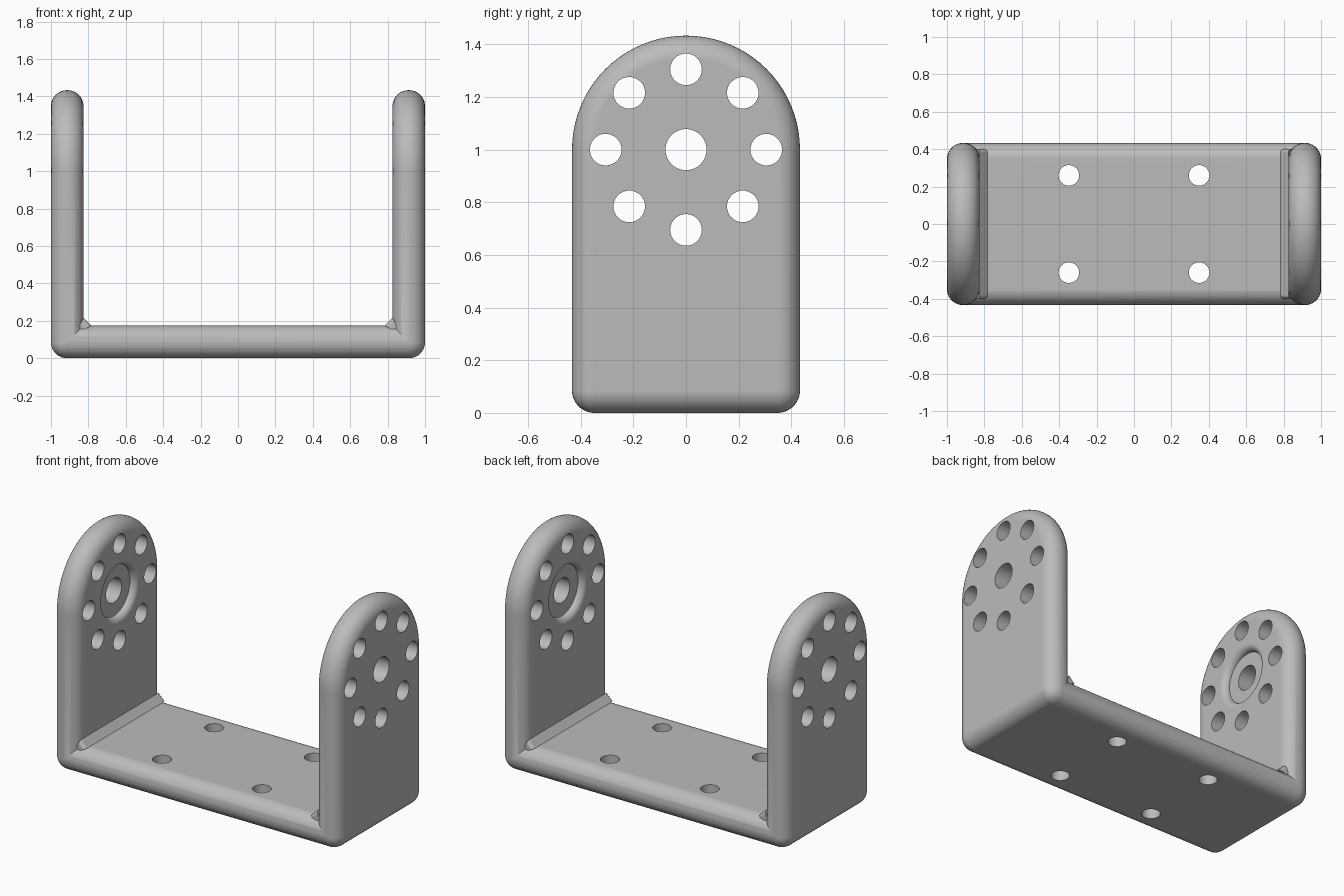
import bpy, bmesh
from math import sin, cos, pi
from mathutils import Vector

cube = bpy.data.objects.get("Cube")
if cube:
    bpy.data.objects.remove(cube, do_unlink=True)

THICK, HALF, FILLET = 0.174, 0.433, 0.085
INNER = 1 - THICK          # inner face of each side plate
PIVOT = 1.0                # height of the pivot hole

grey = bpy.data.materials.new("light grey")
grey.use_nodes = True
grey.diffuse_color = (0.5, 0.5, 0.5, 1)
grey.node_tree.nodes["Principled BSDF"].inputs["Base Color"].default_value = (0.5, 0.5, 0.5, 1)


def make_object(name, bm):
    bmesh.ops.recalc_face_normals(bm, faces=bm.faces)
    mesh = bpy.data.meshes.new(name)
    bm.to_mesh(mesh)
    bm.free()
    mesh.materials.append(grey)
    obj = bpy.data.objects.new(name, mesh)
    bpy.context.collection.objects.link(obj)
    return obj


def prism(bm, outline, step):
    """Extrude a closed outline of 3D points along a vector."""
    face = bm.faces.new([bm.verts.new(p) for p in outline])
    result = bmesh.ops.extrude_face_region(bm, geom=[face])
    moved = [v for v in result["geom"] if isinstance(v, bmesh.types.BMVert)]
    bmesh.ops.translate(bm, verts=moved, vec=step)
    bmesh.ops.recalc_face_normals(bm, faces=bm.faces)


def round_edges(bm, width, segments, rule):
    edges = [e for e in bm.edges if e.calc_face_angle(0) > 0.6 and rule(e)]
    bmesh.ops.bevel(bm, geom=edges, offset=width, segments=segments, profile=0.5,
                    affect='EDGES', clamp_overlap=False)


def lathe(bm, profile, centre, axis, sides=48):
    """Closed turned solid; profile holds (distance along axis, radius)."""
    axis = Vector(axis)
    u = axis.orthogonal().normalized()
    w = axis.cross(u)
    rings = []
    for d, r in profile:
        rings.append([bm.verts.new(Vector(centre) + axis * d
                      + (u * cos(2 * pi * i / sides) + w * sin(2 * pi * i / sides)) * r)
                      for i in range(sides)])
    for a, b in zip(rings, rings[1:]):
        for i in range(sides):
            j = (i + 1) % sides
            bm.faces.new((a[i], a[j], b[j], b[i]))
    bm.faces.new(rings[0])
    bm.faces.new(rings[-1])


def combine(target, other, operation):
    mod = target.modifiers.new(operation, 'BOOLEAN')
    mod.operation, mod.solver, mod.object = operation, 'EXACT', other
    bpy.context.view_layer.objects.active = target
    bpy.ops.object.modifier_apply(modifier=mod.name)
    bpy.data.objects.remove(other, do_unlink=True)


# Base plate, rounded along its length
bm = bmesh.new()
end = INNER + THICK / 2
prism(bm, [(-end, -HALF, 0), (-end, HALF, 0), (-end, HALF, THICK), (-end, -HALF, THICK)],
      (2 * end, 0, 0))
round_edges(bm, FILLET, 10, lambda e: abs(e.verts[0].co.x - e.verts[1].co.x) > 1)
bracket = make_object("bracket", bm)

for side in (-1, 1):
    # Side plate with a half-round top
    bm = bmesh.new()
    outline = [(side, -HALF, 0), (side, HALF, 0)]
    outline += [(side, HALF * cos(pi * i / 40), PIVOT + HALF * sin(pi * i / 40)) for i in range(41)]
    prism(bm, outline, (-side * THICK, 0, 0))
    round_edges(bm, FILLET, 10, lambda e: True)
    combine(bracket, make_object("side_plate", bm), 'UNION')

    # Sloped strip in the inside corner
    bm = bmesh.new()
    leg = 0.043
    prism(bm, [(side * (INNER - leg), -0.4, THICK), (side * INNER, -0.4, THICK + leg),
               (side * (INNER + leg), -0.4, THICK - leg)], (0, 0.8, 0))
    round_edges(bm, 0.02, 4, lambda e: abs(e.verts[0].co.y - e.verts[1].co.y) < 0.01
                and all(abs(v.co.x) < INNER + 0.01 for v in e.verts))
    combine(bracket, make_object("corner_strip", bm), 'UNION')

    # Round-lipped recess around the pivot on the inner face
    bm = bmesh.new()
    lip = 0.04
    profile = [(-0.03, 0.2)]
    profile += [(lip - lip * cos(a * pi / 16), 0.2 - lip * sin(a * pi / 16)) for a in range(9)]
    lathe(bm, profile, (side * INNER, 0, PIVOT), (side, 0, 0))
    combine(bracket, make_object("recess_cutter", bm), 'DIFFERENCE')

# Pivot hole, ring of holes and base holes
bm = bmesh.new()
for side in (-1, 1):
    middle = side * end
    lathe(bm, [(-0.2, 0.078), (0.2, 0.078)], (middle, 0, PIVOT), (1, 0, 0))
    for i in range(8):
        a = i * pi / 4
        lathe(bm, [(-0.2, 0.06), (0.2, 0.06)],
              (middle, 0.305 * cos(a), PIVOT + 0.305 * sin(a)), (1, 0, 0))
    for y in (-0.26, 0.26):
        lathe(bm, [(-0.2, 0.055), (0.2, 0.055)], (side * 0.348, y, THICK / 2), (0, 0, 1))
combine(bracket, make_object("hole_cutter", bm), 'DIFFERENCE')

# Smooth shading with crisp hole rims
bpy.ops.object.select_all(action='DESELECT')
bracket.select_set(True)
bpy.context.view_layer.objects.active = bracket
bpy.ops.object.shade_smooth_by_angle(angle=0.5)
weighted = bracket.modifiers.new("even_normals", 'WEIGHTED_NORMAL')
weighted.keep_sharp = True
